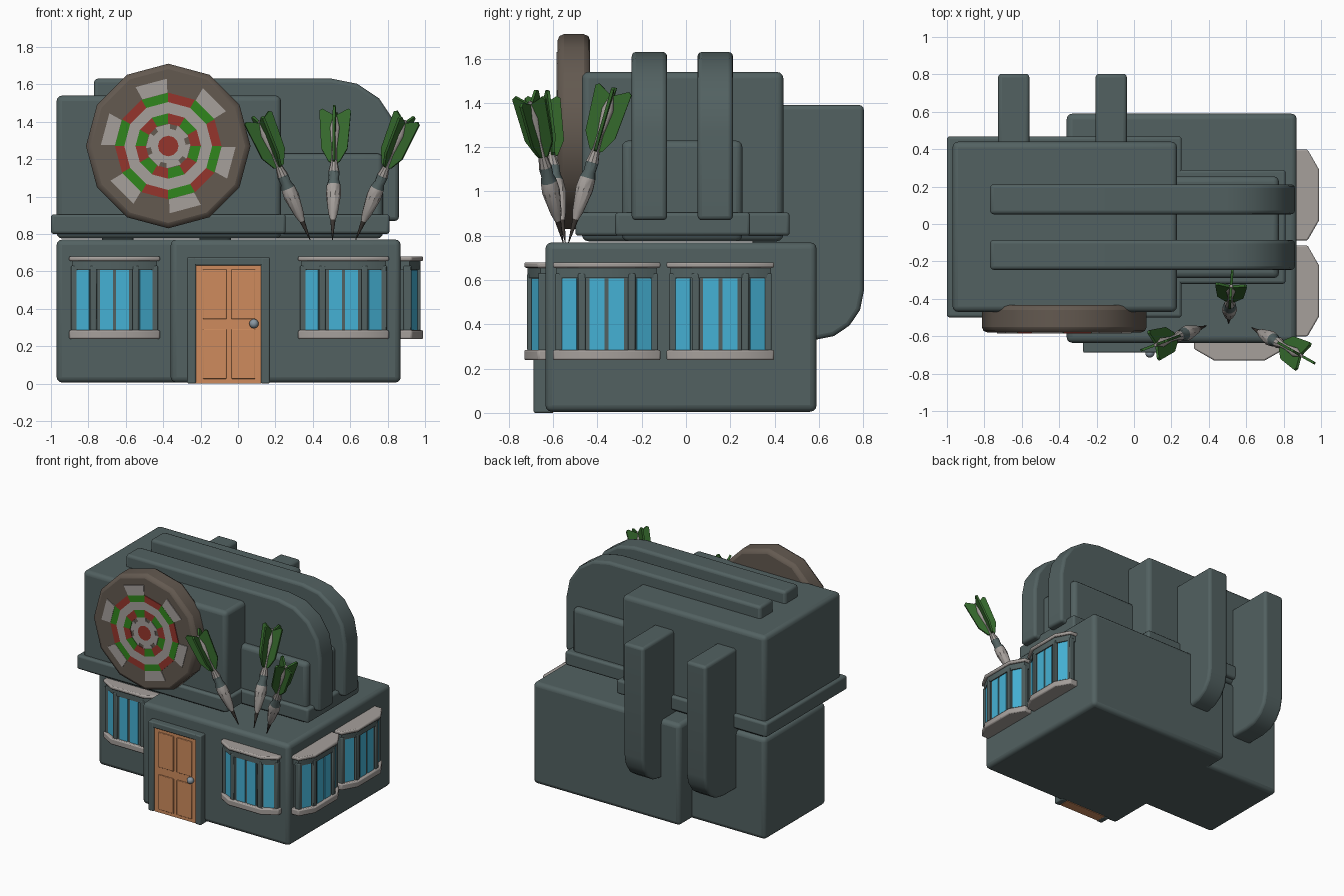
import bpy, math
from mathutils import Matrix, Vector

if "Cube" in bpy.data.objects:
    bpy.data.objects.remove(bpy.data.objects["Cube"])


def mat(name, rgb):
    m = bpy.data.materials.new(name)
    m.diffuse_color = (*rgb, 1)
    m.use_nodes = True
    m.node_tree.nodes["Principled BSDF"].inputs["Base Color"].default_value = m.diffuse_color
    return m


SLATE = mat("slate", (.085, .12, .12))
GLASS = mat("window_blue", (.06, .44, .66))
ORANGE = mat("door_orange", (.62, .26, .11))
GREY = mat("warm_grey", (.38, .35, .33))
BROWN = mat("board_brown", (.125, .10, .08))
RED = mat("board_red", (.30, .035, .025))
GREEN = mat("board_green", (.03, .24, .012))
FIN = mat("fin_green", (.035, .14, .025))
STEEL = mat("steel", (.25, .31, .36))
DARK = mat("dark_point", (.045, .038, .033))


def mesh(name, verts, faces, mats, idx=None, bevel=0, seg=3, smooth=True):
    me = bpy.data.meshes.new(name)
    me.from_pydata([tuple(v) for v in verts], [], faces)
    for m in mats:
        me.materials.append(m)
    if idx:
        for p, i in zip(me.polygons, idx):
            p.material_index = i
    ob = bpy.data.objects.new(name, me)
    bpy.context.collection.objects.link(ob)
    if bevel:
        b = ob.modifiers.new("bevel", 'BEVEL')
        b.width, b.segments, b.limit_method = bevel, seg, 'ANGLE'
        b.angle_limit = math.radians(40)
    if smooth:
        bpy.context.view_layer.objects.active = ob
        ob.select_set(True)
        bpy.ops.object.shade_smooth_by_angle(angle=math.radians(35))
        ob.select_set(False)
    return ob


def prism(name, pts, lo, hi, m, axis='z', mtx=Matrix(), **kw):
    """Extrude a 2D outline along one axis from lo to hi."""
    put = {'z': lambda a, b, c: Vector((a, b, c)),
           'y': lambda a, b, c: Vector((a, c, b)),
           'x': lambda a, b, c: Vector((c, a, b))}[axis]
    area = sum(p[0] * q[1] - q[0] * p[1] for p, q in zip(pts, pts[1:] + pts[:1]))
    if (area < 0) != (axis == 'y'):
        pts = pts[::-1]
    n = len(pts)
    vs = [mtx @ put(a, b, c) for c in (lo, hi) for a, b in pts]
    fs = [tuple(range(n))[::-1], tuple(range(n, 2 * n))]
    fs += [(i, (i + 1) % n, n + (i + 1) % n, n + i) for i in range(n)]
    return mesh(name, vs, fs, [m], **kw)


def box(name, x, y, z, m=SLATE, bevel=.02, mtx=Matrix(), **kw):
    pts = [(x[0], y[0]), (x[1], y[0]), (x[1], y[1]), (x[0], y[1])]
    return prism(name, pts, z[0], z[1], m, mtx=mtx, bevel=bevel, **kw)


# Building masses and trims
box("lower_main_block", (-.36, .87), (-.635, .59), (.005, .77), bevel=.03)
box("lower_left_block", (-.97, -.2), (-.29, .44), (.005, .77), bevel=.03)
box("upper_block", (-.97, .23), (-.47, .44), (.775, 1.54), bevel=.03)
box("upper_trim", (-1, .255), (-.5, .468), (.8, .905), bevel=.015)
box("small_upper_block", (.1, .775), (-.29, .255), (.775, 1.23), bevel=.03)
box("small_upper_trim", (.1, .81), (-.32, .29), (.8, .905), bevel=.015)


def arc(cx, cy, r, a0, a1, n=4):
    return [(cx + r * math.cos(math.radians(a0 + (a1 - a0) * i / n)),
             cy + r * math.sin(math.radians(a0 + (a1 - a0) * i / n))) for i in range(n + 1)]


# Curved fins over the roof and down the back wall
roof = [(-.77, .87), (-.77, 1.63)] + arc(.5, 1.27, .36, 90, 0) + [(.86, .87)]
for i, y in enumerate((-.165, .132)):
    prism(f"roof_fin_{i}", roof, y - .08, y + .08, SLATE, 'y', bevel=.02)
back = [(.3, 1.39), (.803, 1.39)] + arc(.583, .55, .22, 0, -90) + [(.3, .33)]
for i, x in enumerate((-.643, -.122)):
    prism(f"back_fin_{i}", back, x - .084, x + .084, SLATE, 'x', bevel=.02)


# Bay windows: local x along the wall, local -y outwards
def bay_plan(w, c, d0, d1):
    return [(-w, .06), (-w, -d0), (-c, -d1), (c, -d1), (w, -d0), (w, .06)]


def bay(name, mtx):
    core = bay_plan(.215, .112, .042, .092)
    prism(name + "_core", core, .27, .66, SLATE, mtx=mtx)
    prism(name + "_head", bay_plan(.228, .117, .045, .103), .61, .66, SLATE, mtx=mtx)
    for s, z in (("sill", (.238, .285)), ("cornice", (.655, .68))):
        prism(f"{name}_{s}", bay_plan(.243, .135, .055, .117), *z, GREY,
              mtx=mtx, bevel=.008, seg=2)
    for i, (x, y) in enumerate(core[1:5]):
        box(f"{name}_post_{i}", (x - .017, x + .017), (y - .012, y + .03), (.28, .63),
            bevel=.006, mtx=mtx, seg=2)
    panes = [(1, .12, .78), (2, .15, .46), (2, .54, .85), (3, .22, .88)]
    for i, (k, a, b) in enumerate(panes):
        p, q = Vector(core[k]), Vector(core[k + 1])
        t = (q - p).normalized()
        out = Vector((t.y, -t.x)) * .005
        u, v = p.lerp(q, a), p.lerp(q, b)
        prism(f"{name}_pane_{i}", [tuple(u), tuple(u + out), tuple(v + out), tuple(v)],
              .285, .608, GLASS, mtx=mtx)


bay("left_front_bay", Matrix.Translation((-.66, -.265, 0)))
bay("right_front_bay", Matrix.Translation((.564, -.613, 0)))
for nm, y in (("side_bay_front", -.358), ("side_bay_back", .155)):
    bay(nm, Matrix.Translation((.873, y, 0)) @ Matrix.Rotation(math.pi / 2, 4, 'Z'))

# Door with frame, four panels and knob
for nm, x in (("left", (-.272, -.225)), ("right", (.122, .17))):
    box(f"door_jamb_{nm}", x, (-.688, -.6), (0, .675), bevel=.008)
box("door_lintel", (-.26, .16), (-.687, -.6), (.632, .675), bevel=.008)
box("door", (-.226, .123), (-.677, -.6), (0, .633), ORANGE, bevel=0)
for i, x in enumerate((-.188, -.035)):
    for j, z in enumerate(((.025, .29), (.345, .61))):
        box(f"door_panel_{i}{j}", (x, x + .127), (-.685, -.676), z, ORANGE, bevel=.007)
bpy.ops.mesh.primitive_uv_sphere_add(segments=12, ring_count=8, radius=.025,
                                     location=(.085, -.69, .32))
knob = bpy.context.object
knob.name = "door_knob"
knob.data.materials.append(STEEL)
bpy.ops.object.shade_smooth_by_angle(angle=math.radians(40))
knob.select_set(False)

# Round board with coloured ring plates
CX, CZ = -.373, 1.27


def polar(r, deg):
    a = math.radians(deg)
    return CX + r * math.cos(a), CZ + r * math.sin(a)


prism("board", [polar(.44, 30 * k) for k in range(12)], -.58, -.433, BROWN, 'y',
      bevel=.028, seg=2)
verts, faces, idx = [], [], []


def plate(r0, r1, a0, a1, m):
    n = len(verts)
    for r, a in ((r0, a0), (r1, a0), (r1, a1), (r0, a1)):
        x, z = polar(r, a)
        verts.append((x, -.581, z))
    faces.append((n, n + 1, n + 2, n + 3))
    idx.append(m)


for k in range(12):
    a, b, odd = 30 * k, 30 * k + 30, k % 2
    if odd:
        plate(.285, .36, a + 1, b - 1, 0)
    plate(.235, .285, a, b, 2 if odd else 1)
    plate(.175, .235, a, b, 0)
    plate(.12, .175, a, b, 2 if odd else 1)
    plate(.055, .095, a, b, 0)
    if odd:
        plate(.095, .12, a - 5, b + 5, 0)
    plate(.001, .055, a, b, 1)
rings = mesh("board_rings", verts, faces, [GREY, RED, GREEN], idx, smooth=False)
s = rings.modifiers.new("thickness", 'SOLIDIFY')
s.thickness, s.offset = .008, 0

# Darts: (fraction of length, radius, colour of the section above)
PROFILE = [(0, .002, 0), (.15, .014, 1), (.2, .025, 1), (.35, .041, 1), (.42, .037, 2),
           (.46, .028, 2), (.52, .03, 1), (.6, .018, 1), (.7, .016, 1), (.86, .028, 1),
           (.97, .008, 1)]
N = 10


def dart(name, tip, tail):
    tip, axis = Vector(tip), Vector(tail) - Vector(tip)
    ln = axis.length
    mtx = Matrix.Translation(tip) @ axis.to_track_quat('Z', 'Y').to_matrix().to_4x4()
    vs = [mtx @ Vector((r * math.cos(math.tau * i / N), r * math.sin(math.tau * i / N), t * ln))
          for t, r, _ in PROFILE for i in range(N)]
    fs, mi = [tuple(range(N))[::-1]], [0]
    for j in range(len(PROFILE) - 1):
        for i in range(N):
            k = (i + 1) % N
            fs.append((j * N + i, j * N + k, j * N + N + k, j * N + N + i))
            mi.append(PROFILE[j][2])
    fs.append(tuple(range(len(vs) - N, len(vs))))
    mi.append(1)
    mesh(name + "_body", vs, fs, [DARK, GREY, SLATE], mi)
    fin = [(0, .58 * ln), (.03, .6 * ln), (.07, .7 * ln), (.085, .99 * ln),
           (.07, 1.005 * ln), (0, .95 * ln)]
    for q in range(4):
        prism(f"{name}_fin_{q}", fin, -.007, .007, FIN, 'y',
              mtx=mtx @ Matrix.Rotation(q * math.pi / 2, 4, 'Z'))


dart("left_dart", (.385, -.545, .77), (.105, -.65, 1.425))
dart("middle_dart", (.505, -.53, .77), (.52, -.325, 1.465))
dart("right_dart", (.63, -.555, .77), (.905, -.71, 1.425))
